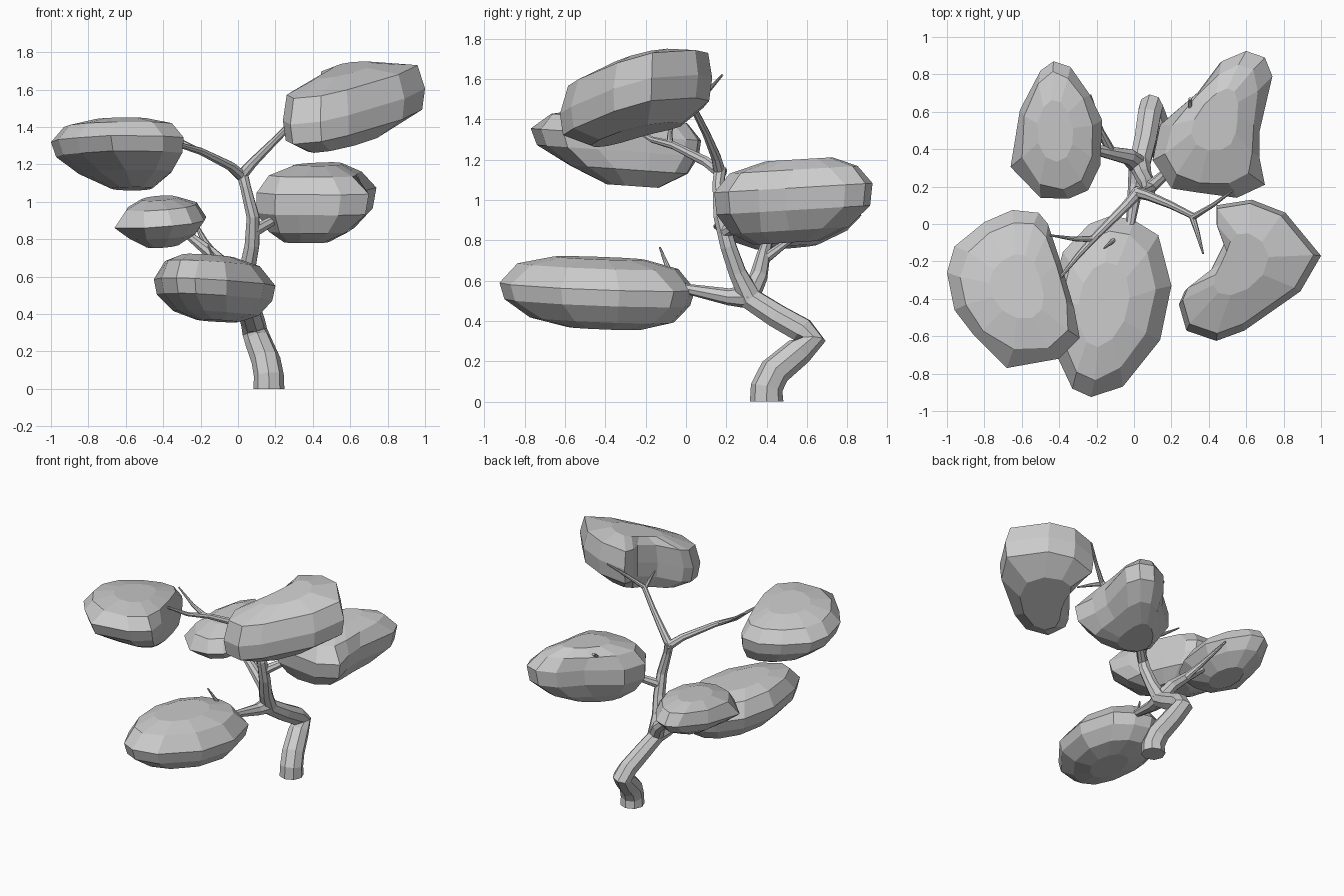
import bpy, bmesh

grey = bpy.data.materials.new("plain_grey")
grey.diffuse_color = (0.6, 0.6, 0.6, 1)


def relax(pts, times):
    """Round off an outline, so inner rings lose its notches."""
    for _ in range(times):
        n = len(pts)
        pts = [tuple((pts[i - 1][k] + 2 * pts[i][k] + pts[(i + 1) % n][k]) / 4 for k in (0, 1))
               for i in range(n)]
    return pts


def foliage(name, outline, mid, tilt, rings):
    """Faceted leaf pad: a plan outline lofted through (scale, height, dx, dy) rings, sheared by tilt."""
    xs, ys = zip(*outline)
    cx, cy = (min(xs) + max(xs)) / 2, (min(ys) + max(ys)) / 2
    bm = bmesh.new()
    loops = []
    for s, h, dx, dy in rings:
        loop = []
        for x, y in relax(outline, round((1 - s) * 6)):
            px, py = (x - cx) * s + dx, (y - cy) * s + dy
            loop.append(bm.verts.new((cx + px, cy + py, mid + h + px * tilt[0] + py * tilt[1])))
        loops.append(loop)
    n = len(outline)
    for a, b in zip(loops, loops[1:]):
        for i in range(n):
            j = (i + 1) % n
            bm.faces.new((a[i], a[j], b[j], b[i]))
    bm.faces.new(loops[0])
    bm.faces.new(loops[-1])
    bmesh.ops.recalc_face_normals(bm, faces=bm.faces)
    me = bpy.data.meshes.new(name)
    bm.to_mesh(me)
    bm.free()
    me.materials.append(grey)
    bpy.context.collection.objects.link(bpy.data.objects.new(name, me))


def branch(name, pts):
    """Eight-sided tapering tube through (x, y, z, radius) points."""
    cu = bpy.data.curves.new(name, 'CURVE')
    cu.dimensions = '3D'
    cu.bevel_depth = 1
    cu.bevel_resolution = 2
    cu.use_fill_caps = True
    sp = cu.splines.new('POLY')
    sp.use_smooth = False
    sp.points.add(len(pts) - 1)
    for p, (x, y, z, r) in zip(sp.points, pts):
        p.co = (x, y, z, 1)
        p.radius = r
    tmp = bpy.data.objects.new(name + "_curve", cu)
    bpy.context.collection.objects.link(tmp)
    dg = bpy.context.evaluated_depsgraph_get()
    me = bpy.data.meshes.new_from_object(tmp.evaluated_get(dg))
    bpy.data.objects.remove(tmp)
    me.materials.clear()
    me.materials.append(grey)
    for f in me.polygons:
        f.use_smooth = False
    bpy.context.collection.objects.link(bpy.data.objects.new(name, me))


# Trunk with its sharp lower bend
branch("trunk", [(.165, .40, 0, .083), (.165, .40, .07, .08), (.15, .44, .15, .078),
                 (.11, .56, .25, .072), (.09, .625, .305, .068), (.08, .575, .355, .066),
                 (.06, .45, .425, .063), (.03, .32, .51, .06), (.05, .255, .64, .046),
                 (.075, .21, .77, .042), (.08, .17, .92, .036),
                 (.04, .16, 1.08, .03), (.02, .17, 1.16, .032)])

# Branches
branch("low_front_branch", [(.03, .32, .52, .06), (.01, .21, .52, .042), (-.02, 0, .56, .025),
                            (-.1, -.1, .6, .018)])
branch("low_front_twig", [(-.04, -.02, .57, .018), (-.1, -.08, .64, .015), (-.16, -.13, .765, .005)])
branch("back_left_branch", [(.03, .31, .52, .055), (-.03, .36, .62, .045), (-.15, .385, .73, .034),
                            (-.3, .42, .85, .02)])
branch("back_left_twig", [(-.12, .38, .70, .028), (-.18, .50, .79, .018), (-.235, .69, .90, .007)])
branch("back_right_branch", [(.08, .19, .84, .035), (.17, .27, .89, .028), (.3, .4, .98, .02),
                             (.30, .67, 1.19, .01)])
branch("top_left_branch", [(.03, .18, 1.13, .032), (-.04, .10, 1.19, .026), (-.2, -.06, 1.27, .02),
                           (-.3, -.17, 1.3, .015), (-.43, -.33, 1.40, .005)])
branch("top_left_twig", [(-.22, -.08, 1.275, .018), (-.32, -.08, 1.33, .012), (-.45, -.06, 1.42, .005)])
branch("top_right_branch", [(.01, .17, 1.13, .032), (.08, .15, 1.21, .026), (.2, .10, 1.33, .02),
                            (.32, .04, 1.45, .018), (.42, .10, 1.53, .012), (.53, .18, 1.62, .006)])
branch("top_right_twig", [(.31, .045, 1.44, .018), (.34, -.05, 1.46, .013), (.37, -.16, 1.48, .005)])

# Foliage pads
foliage("foliage_top_left",
        [(-.51, .06), (-.65, .075), (-.80, .01), (-.96, -.12), (-1, -.26), (-.96, -.46), (-.86, -.59),
         (-.68, -.77), (-.40, -.72), (-.29, -.61), (-.32, -.45), (-.40, -.18), (-.46, 0)],
        1.325, (0, -.07),
        [(.5, .115, .02, 0), (.88, .08, .01, 0), (1, 0, 0, 0), (.95, -.08, .01, .01),
         (.76, -.17, .05, .05), (.4, -.25, .08, .07)])
foliage("foliage_low_front",
        [(-.24, 0), (-.12, .045), (0, .02), (.13, -.06), (.2, -.33), (.14, -.62), (-.06, -.87),
         (-.23, -.925), (-.33, -.88), (-.41, -.71), (-.45, -.4), (-.38, -.15)],
        .56, (-.05, -.03),
        [(.55, .15, -.03, 0), (.86, .11, -.01, 0), (1, .01, 0, 0), (.95, -.07, 0, 0),
         (.77, -.155, .01, .02), (.45, -.195, .02, .03)])
foliage("foliage_top_right",
        [(.44, .10), (.63, .13), (.81, .06), (1, -.17), (.89, -.36), (.59, -.57), (.44, -.625),
         (.28, -.57), (.24, -.43), (.27, -.36), (.41, -.25), (.48, -.11), (.44, 0)],
        1.51, (.16, .195),
        [(.55, .2, -.02, .03), (.92, .15, -.01, .01), (1, .02, 0, 0), (.96, -.09, 0, 0),
         (.7, -.175, -.01, 0)])
foliage("foliage_back_right",
        [(.35, .71), (.47, .87), (.60, .925), (.70, .89), (.74, .79), (.67, .49), (.67, .36),
         (.70, .21), (.55, .14), (.33, .17), (.20, .19), (.10, .34), (.14, .53)],
        1.0, (0, .06),
        [(.5, .2, 0, .03), (.86, .15, -.01, 0), (1, .06, 0, 0), (.97, -.05, -.01, 0),
         (.79, -.15, -.03, -.02), (.5, -.21, -.06, -.03)])
foliage("foliage_back_left",
        [(-.43, .87), (-.34, .84), (-.235, .69), (-.17, .555), (-.18, .315), (-.245, .18),
         (-.35, .135), (-.5, .14), (-.66, .305), (-.61, .61), (-.5, .82)],
        .895, (.08, .08),
        [(.55, .125, -.02, 0), (.9, .085, -.01, 0), (1, 0, 0, 0), (.85, -.07, 0, 0), (.5, -.13, 0, 0)])
